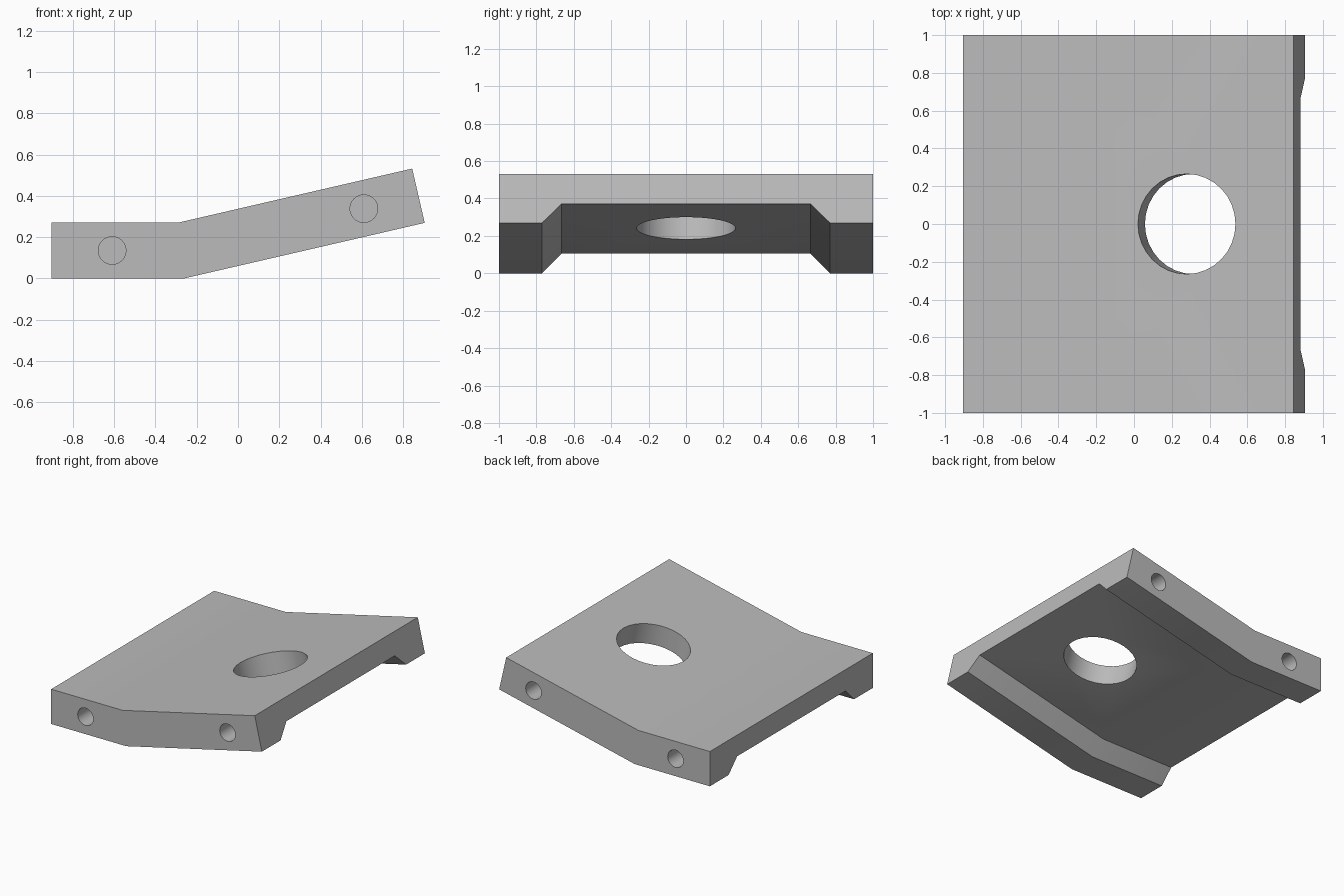
import bpy, bmesh, math
from mathutils import Vector, Matrix

cube = bpy.data.objects.get("Cube")
if cube:
    bpy.data.objects.remove(cube, do_unlink=True)

BEND = math.radians(13)
THICK, GROOVE = 0.27, 0.105

steel = bpy.data.materials.new("plain grey")
steel.use_nodes = True
grey = (0.5, 0.5, 0.5, 1)
steel.diffuse_color = grey
steel.node_tree.nodes["Principled BSDF"].inputs["Base Color"].default_value = grey


def add_object(name, bm):
    mesh = bpy.data.meshes.new(name)
    bmesh.ops.recalc_face_normals(bm, faces=bm.faces)
    bm.to_mesh(mesh)
    bm.free()
    mesh.materials.append(steel)
    obj = bpy.data.objects.new(name, mesh)
    bpy.context.collection.objects.link(obj)
    return obj


# Bent plate: a channel section swept through three stations, mitred at the bend
half = [(1, THICK), (1, 0), (0.77, 0), (0.665, GROOVE)]
section = half + [(-y, h) for y, h in reversed(half)]
stations = [
    (Vector((-0.905, 0, 0)), Vector((0, 0, 1))),
    (Vector((-0.26, 0, 0)), Vector((-math.tan(BEND / 2), 0, 1))),
    (Vector((0.905, 0, 0.269)), Vector((-math.sin(BEND), 0, math.cos(BEND)))),
]
bm = bmesh.new()
rings = [[bm.verts.new(base + up * h + Vector((0, y, 0))) for y, h in section]
         for base, up in stations]
for a, b in zip(rings, rings[1:]):
    for i in range(len(section)):
        j = (i + 1) % len(section)
        bm.faces.new((a[i], a[j], b[j], b[i]))
bm.faces.new(rings[0])
bm.faces.new(rings[-1])
plate = add_object("bent_plate", bm)


def cut_hole(name, centre, axis, radius, length):
    """Drill a round hole into the plate."""
    turn = Vector(axis).to_track_quat('Z', 'Y').to_matrix().to_4x4()
    tool = bmesh.new()
    bmesh.ops.create_cone(tool, cap_ends=True, segments=32, radius1=radius,
                          radius2=radius, depth=length,
                          matrix=Matrix.Translation(centre) @ turn)
    cutter = add_object(name, tool)
    cutter.hide_render = True
    mod = plate.modifiers.new(name, 'BOOLEAN')
    mod.operation = 'DIFFERENCE'
    mod.solver = 'EXACT'
    mod.object = cutter
    bpy.context.view_layer.objects.active = plate
    bpy.ops.object.modifier_apply(modifier=name)
    bpy.data.objects.remove(cutter, do_unlink=True)


# Large hole square to the raised half
cut_hole("plate_hole", (0.3, 0, 0.31), stations[2][1], 0.265, 0.8)

# Blind pin holes in both long sides
for side in (-1, 1):
    for x, z in ((-0.61, 0.135), (0.61, 0.338)):
        cut_hole("pin_hole", (x, side, z), (0, 1, 0), 0.067, 0.4)

bpy.ops.object.select_all(action='DESELECT')
plate.select_set(True)
bpy.context.view_layer.objects.active = plate
bpy.ops.object.shade_smooth_by_angle(angle=math.radians(30))
